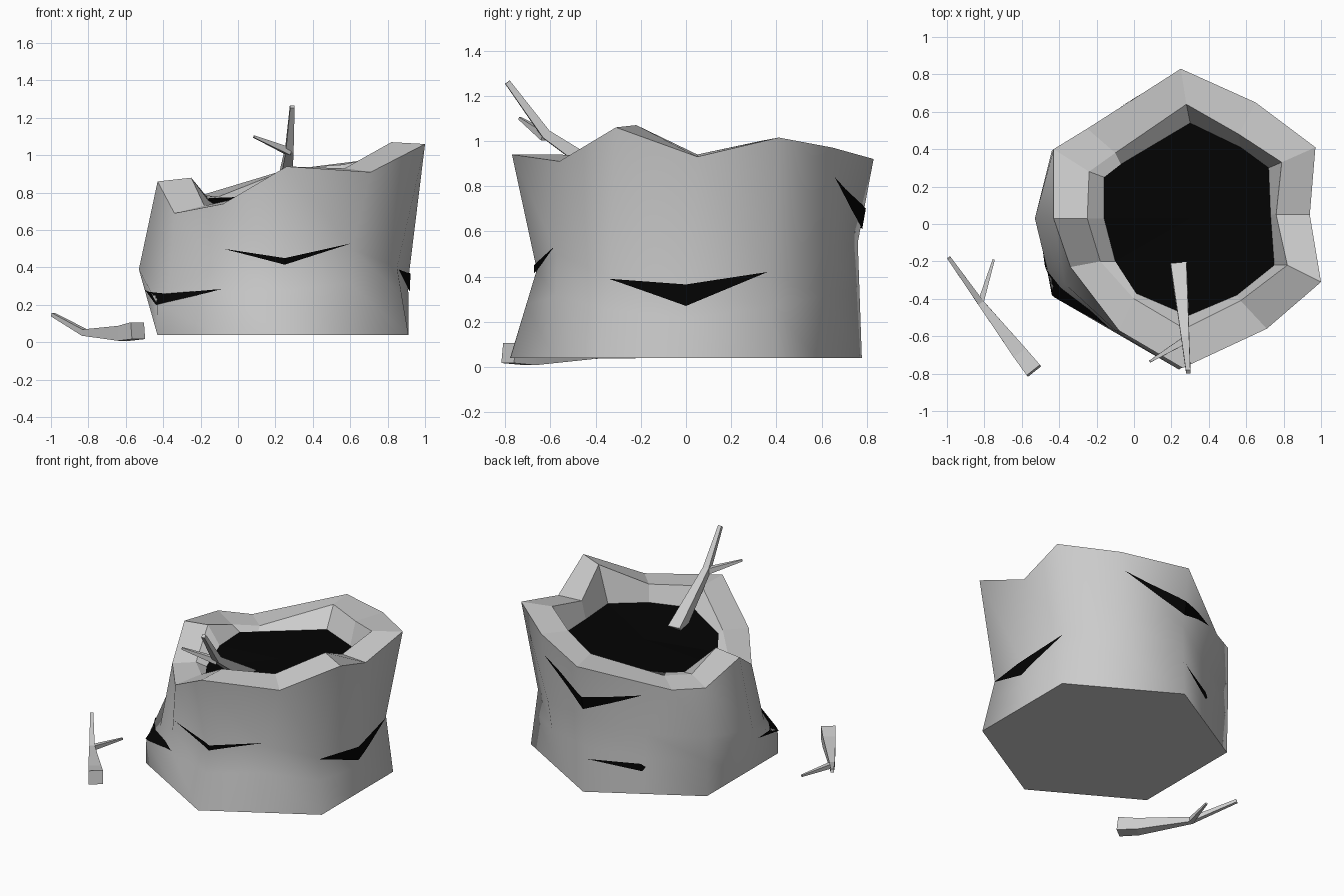
import bpy, math
from mathutils import Vector
from mathutils.bvhtree import BVHTree

if "Cube" in bpy.data.objects:
    bpy.data.objects.remove(bpy.data.objects["Cube"])

CX = 0.24
dark = bpy.data.materials.new("dark")
dark.diffuse_color = (0.001, 0.001, 0.001, 1)
dark.use_nodes = True
dark.node_tree.nodes["Principled BSDF"].inputs["Base Color"].default_value = dark.diffuse_color


def make(name, verts, faces, mat=None, smooth=False):
    me = bpy.data.meshes.new(name)
    me.from_pydata([tuple(v) for v in verts], [], faces)
    ob = bpy.data.objects.new(name, me)
    bpy.context.collection.objects.link(ob)
    if mat:
        me.materials.append(mat)
    for p in me.polygons:
        p.use_smooth = smooth and len(p.vertices) == 4
    return ob


def loft(name, rings, cap=False, smooth=False):
    """Skin between rings listed clockwise (seen from above), bottom first."""
    n = len(rings[0])
    faces = []
    for r in range(len(rings) - 1):
        for i in range(n):
            j = (i + 1) % n
            a, b = r * n, (r + 1) * n
            faces.append((a + i, b + i, b + j, a + j))
    if cap:
        faces.append(tuple(range(n)))
    return make(name, [v for r in rings for v in r], faces, None, smooth)


# Rings start at the back and run clockwise
hexa = [Vector((CX + 0.775 * math.sin(k * math.pi / 3),
                0.778 * math.cos(k * math.pi / 3), 0.04)) for k in range(6)]
bottom = []
for k in range(6):
    bottom += [hexa[k], (hexa[k] + hexa[(k + 1) % 6]) / 2]

middle = [(.24, .76, .55), (.61, .63, .50), (.87, .37, .42), (.91, .01, .33),
          (.85, -.34, .40), (.61, -.57, .50), (.25, -.66, .43), (-.10, -.57, .42),
          (-.37, -.32, .28), (-.53, .03, .39), (-.44, .39, .45), (-.10, .58, .45)]
low = [a.lerp(Vector(b), .6) for a, b in zip(bottom, middle)]
low[8] = Vector((-.43, -.385, .20))
outer = [(.25, .83, .92), (.65, .65, .97), (.97, .41, 1.015), (.94, .05, .93),
         (1.0, -.31, 1.06), (.71, -.56, .91), (.26, -.77, .94), (-.08, -.57, .74),
         (-.34, -.23, .69), (-.43, .03, .86), (-.43, .40, .79), (-.25, .51, .77)]
inner = [(.28, .64, .93), (.56, .48, .95), (.79, .33, 1.0), (.76, .05, .94),
         (.82, -.22, 1.07), (.57, -.41, .93), (.27, -.56, .94), (0, -.40, .77),
         (-.18, -.20, .73), (-.25, .03, .88), (-.24, .28, .79), (-.10, .38, .78)]
floor = [(.30, .54, .80), (.57, .41, .81), (.72, .30, .82), (.73, .05, .82),
         (.75, -.22, .82), (.55, -.38, .82), (.29, -.49, .81), (.01, -.37, .75),
         (-.10, -.20, .72), (-.16, .03, .76), (-.16, .25, .77), (-.07, .32, .77)]

# Stump body, rim with inner wall, and dark hollow
body = loft("stump_body", [bottom, low, middle, outer], cap=True, smooth=True)
loft("stump_rim", [outer, inner, floor])
make("dark_hollow", floor + [(.30, .03, .79)],
     [(i, 12, (i + 1) % 12) for i in range(12)], dark)

# Dark cracks projected onto the bark
body.data.calc_loop_triangles()
tree = BVHTree.FromPolygons([v.co for v in body.data.vertices],
                            [tuple(t.vertices) for t in body.data.loop_triangles])


def on_bark(p):
    axis = Vector((CX, 0, p.z))
    d = (p - axis).normalized()
    hit = tree.ray_cast(axis, d)[0]
    return (hit if hit else p) + d * 0.009


def crack(name, left, top, low, right, n=8):
    left, top, low, right = map(Vector, (left, top, low, right))
    verts = []
    for end, ts in ((left, [i / n for i in range(n)]),
                    (right, [1 - i / n for i in range(n + 1)])):
        for t in ts:
            verts += [on_bark(end.lerp(top, t)), on_bark(end.lerp(low, t))]
    faces = [(k, k + 1, k + 3, k + 2) for k in range(0, len(verts) - 2, 2)]
    make(name, verts, faces, dark)


crack("front_crack", (-.07, -.57, .50), (.25, -.66, .45), (.25, -.66, .415), (.60, -.57, .53))
crack("right_crack", (.84, -.33, .39), (.91, 0, .365), (.91, 0, .27), (.86, .35, .42))
crack("left_crack", (-.50, -.08, .28), (-.39, -.35, .26), (-.42, -.37, .20), (-.08, -.58, .285))
crack("back_upper_crack", (.61, .63, .84), (.24, .78, .70), (.24, .78, .61), (-.08, .59, .73))
crack("back_lower_crack", (.22, .77, .267), (-.07, .59, .25), (-.08, .59, .20), (-.10, .58, .23))


# Twigs: square tapered tubes
def limb(name, pts, widths):
    pts = [Vector(p) for p in pts]
    verts, faces = [], []
    for i, p in enumerate(pts):
        d = (pts[min(i + 1, len(pts) - 1)] - pts[max(i - 1, 0)]).normalized()
        side = d.cross(Vector((0, 0, 1))).normalized()
        up = side.cross(d)
        h = widths[i] / 2
        verts += [p + side * h * a + up * h * b
                  for a, b in ((-1, -1), (1, -1), (1, 1), (-1, 1))]
    for i in range(len(pts) - 1):
        for k in range(4):
            a, b = i * 4, (k + 1) % 4
            faces.append((a + k, a + b, a + 4 + b, a + 4 + k))
    e = len(verts) - 4
    faces += [(3, 2, 1, 0), (e, e + 1, e + 2, e + 3)]
    make(name, verts, faces)


limb("standing_twig", [(.24, -.23, .765), (.275, -.62, 1.03), (.29, -.79, 1.26)],
     [.085, .042, .024])
limb("standing_twig_branch", [(.275, -.62, 1.02), (.085, -.735, 1.10)], [.04, .012])
limb("loose_twig", [(-.535, -.785, .062), (-.61, -.69, .048), (-.82, -.42, .052), (-.99, -.18, .148)],
     [.09, .08, .034, .02])
limb("loose_twig_branch", [(-.82, -.42, .052), (-.75, -.19, .045)], [.032, .012])
